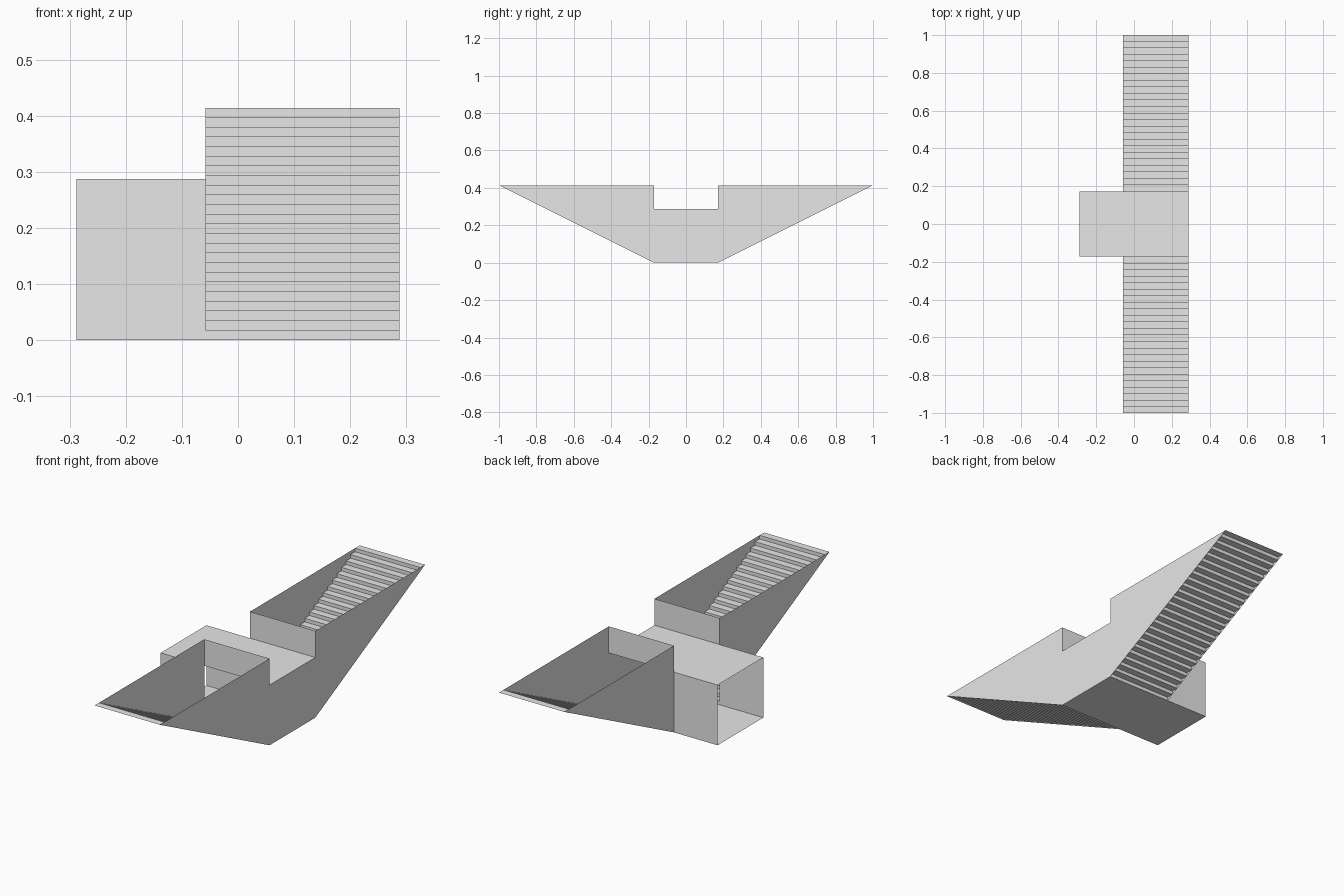
import bpy
import bmesh

cube = bpy.data.objects.get("Cube")
if cube:
    bpy.data.objects.remove(cube, do_unlink=True)

# Main dimensions
STEPS = 24
RUN = 2 / 58            # tread depth
RISE = RUN / 2          # riser height
LAND = 1 - STEPS * RUN  # half depth of the landing
TOP = STEPS * RISE      # top of the stair wells
ROOF = 0.2874           # roof of the passage
X_OUT, X_IN, X_END = 0.2874, -0.0575, -0.2874

concrete = bpy.data.materials.new("concrete grey")
concrete.use_nodes = True
colour = (0.8, 0.8, 0.8, 1)
concrete.diffuse_color = colour
concrete.node_tree.nodes["Principled BSDF"].inputs["Base Color"].default_value = colour


def make_object(name, bm):
    bmesh.ops.recalc_face_normals(bm, faces=bm.faces)
    mesh = bpy.data.meshes.new(name)
    bm.to_mesh(mesh)
    bm.free()
    mesh.materials.append(concrete)
    obj = bpy.data.objects.new(name, mesh)
    bpy.context.collection.objects.link(obj)
    return obj


def panel(name, corners):
    """One flat thin wall from its outline."""
    bm = bmesh.new()
    bm.faces.new([bm.verts.new(c) for c in corners])
    return make_object(name, bm)


def strip(name, profile, x0, x1):
    """A (y, z) profile swept along x as a thin sheet."""
    bm = bmesh.new()
    rows = [[bm.verts.new((x, y, z)) for x in (x0, x1)] for y, z in profile]
    for a, b in zip(rows, rows[1:]):
        bm.faces.new((a[0], a[1], b[1], b[0]))
    return make_object(name, bm)


# Outer side wall with the notch above the passage roof
half = [(LAND, 0), (1, TOP), (LAND, TOP), (LAND, ROOF)]
outline = half + [(-y, z) for y, z in reversed(half)]
panel("outer_side_wall", [(X_OUT, y, z) for y, z in outline])

# Passage floor and roof
for name, z in (("passage_floor", 0), ("passage_roof", ROOF)):
    strip(name, [(-LAND, z), (LAND, z)], X_END, X_OUT)

# Both stair wells, front and back
for side, s in (("front", -1), ("back", 1)):
    steps = [(s * LAND, 0)]
    for i in range(STEPS):
        y = LAND + i * RUN
        steps += [(s * y, (i + 1) * RISE), (s * (y + RUN), (i + 1) * RISE)]
    strip(side + "_steps", steps, X_IN, X_OUT)

    panel(side + "_stair_inner_wall",
          [(X_IN, s * LAND, 0), (X_IN, s, TOP), (X_IN, s * LAND, TOP)])
    strip(side + "_stair_head_wall",
          [(s * LAND, ROOF), (s * LAND, TOP)], X_IN, X_OUT)
    strip(side + "_passage_wall",
          [(s * LAND, 0), (s * LAND, ROOF)], X_END, X_IN)
